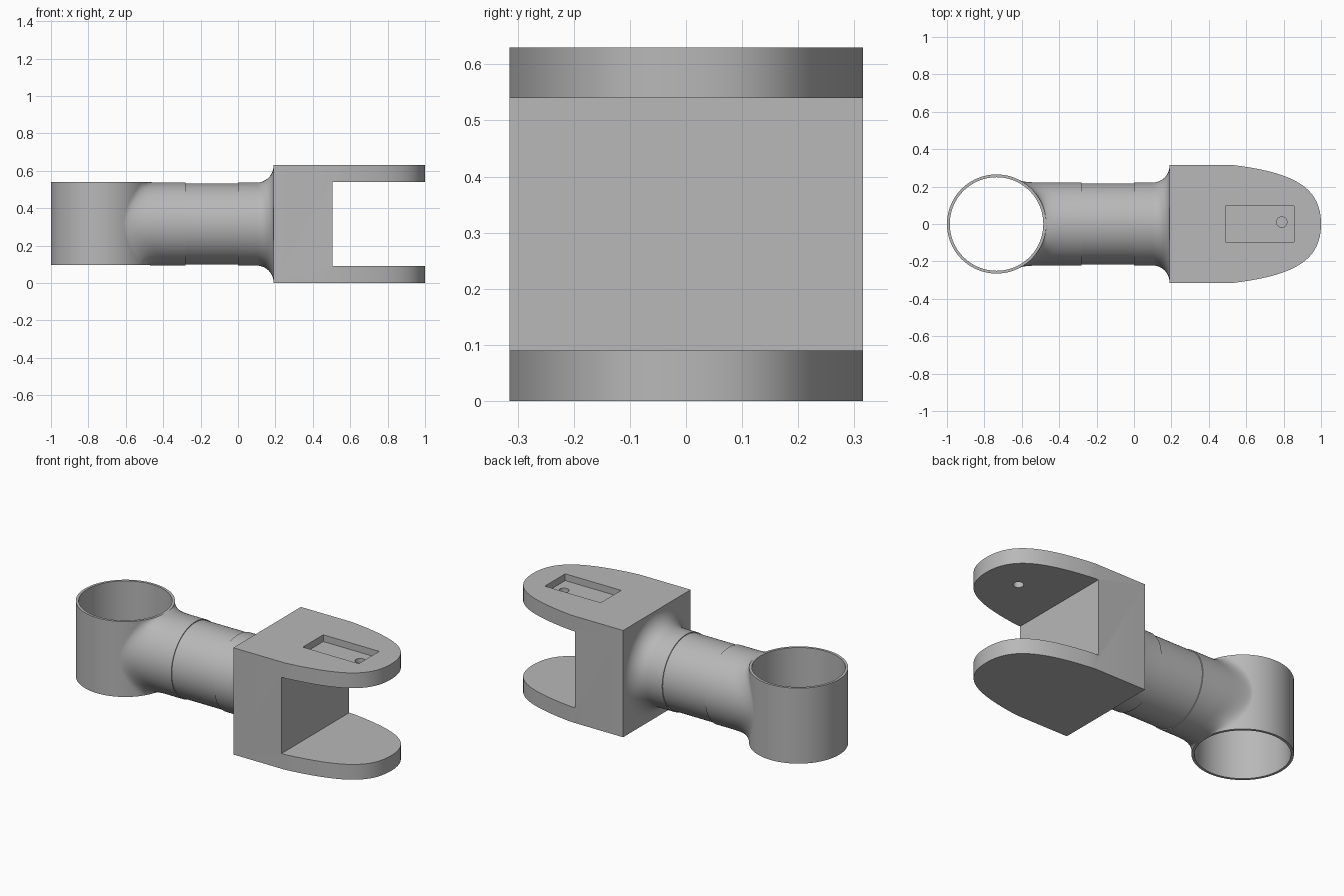
import bpy, bmesh
from math import sin, cos, asin, sqrt, pi, radians
from mathutils import Vector

default = bpy.data.objects.get("Cube")
if default:
    bpy.data.objects.remove(default, do_unlink=True)

grey = bpy.data.materials.new("plain_grey")
grey.use_nodes = True
grey.diffuse_color = (0.48, 0.48, 0.48, 1)
grey.node_tree.nodes["Principled BSDF"].inputs["Base Color"].default_value = grey.diffuse_color

SEG = 96
MID = 0.315          # height of the neck axis
RING_X = -0.735
RING_R = 0.265
LOW, HIGH = 0.095, 0.54
ANGLES = [2 * pi * i / SEG for i in range(SEG)]


def loft(name, loops, wrap=False, caps=False):
    """Skin a series of closed point loops into one object."""
    bm = bmesh.new()
    rows = [[bm.verts.new(p) for p in loop] for loop in loops]
    pairs = list(zip(rows, rows[1:]))
    if wrap:
        pairs.append((rows[-1], rows[0]))
    for a, b in pairs:
        n = len(a)
        for i in range(n):
            j = (i + 1) % n
            bm.faces.new((a[i], a[j], b[j], b[i]))
    if caps:
        bm.faces.new(rows[0])
        bm.faces.new(rows[-1])
    bmesh.ops.recalc_face_normals(bm, faces=bm.faces)
    mesh = bpy.data.meshes.new(name)
    bm.to_mesh(mesh)
    bm.free()
    mesh.materials.append(grey)
    obj = bpy.data.objects.new(name, mesh)
    bpy.context.collection.objects.link(obj)
    return obj


def activate(obj):
    bpy.ops.object.select_all(action='DESELECT')
    obj.select_set(True)
    bpy.context.view_layer.objects.active = obj


def smooth(obj, angle=30):
    activate(obj)
    bpy.ops.object.shade_smooth_by_angle(angle=radians(angle))


def circle_x(x, r):
    return [(x, r * cos(a), MID + r * sin(a)) for a in ANGLES]


def circle_z(cx, cy, z, r):
    return [(cx + r * cos(a), cy + r * sin(a), z) for a in ANGLES]


def box(name, x0, x1, y, z0, z1):
    corners = ((x0, -y), (x1, -y), (x1, y), (x0, y))
    return loft(name, [[(px, py, z) for px, py in corners] for z in (z0, z1)], caps=True)


def cut(obj, cutter):
    mod = obj.modifiers.new("cut", 'BOOLEAN')
    mod.operation = 'DIFFERENCE'
    mod.solver = 'EXACT'
    mod.object = cutter
    activate(obj)
    bpy.ops.object.modifier_apply(modifier=mod.name)
    bpy.data.objects.remove(cutter, do_unlink=True)


# Open ring
inner = RING_R - 0.015
ring = loft("ring", [circle_z(RING_X, 0, z, r) for z, r in
                     ((LOW, RING_R), (HIGH, RING_R), (HIGH, inner), (LOW, inner))], wrap=True)
smooth(ring)


# Collar that blends from the neck into the ring wall
def blend(a, t, r=0.222):
    y, z = r * cos(a), MID + r * sin(a)
    phi = asin(y / RING_R)
    corner = Vector((RING_X + sqrt(RING_R ** 2 - y * y), y, z))
    start = corner + Vector((0.1, 0, 0))
    phi *= 1.08
    foot_z = min(HIGH, max(LOW, MID + 1.3 * (z - MID)))
    foot = Vector((RING_X + RING_R * cos(phi), RING_R * sin(phi), foot_z))
    return start * (1 - t) ** 2 + corner * (2 * t * (1 - t)) + foot * t * t


STEPS = 10
collar = loft("ring_collar", [circle_x(-0.28, 0.217), circle_x(-0.28, 0.222)] +
              [[blend(a, i / STEPS) for a in ANGLES] for i in range(STEPS + 1)])
smooth(collar, 40)

# Straight neck
neck = loft("neck", [circle_x(x, 0.217) for x in (-0.29, 0.01)], caps=True)
smooth(neck)

# Flare from the neck out to the fork block
FILLET = 0.09
arc = [pi / 2 * i / 12 for i in range(13)]
flare = loft("fork_flare", [circle_x(0, 0.21), circle_x(0, 0.222)] +
             [circle_x(0.10 + FILLET * sin(a), 0.222 + FILLET * (1 - cos(a))) for a in arc])
smooth(flare)

# Fork with a rounded nose
p = [Vector(v) for v in ((0.53, 0.315), (0.85, 0.275), (1, 0.2), (1, 0))]
N = 24
side = []
for i in range(N + 1):
    t = i / N
    side.append(p[0] * (1 - t) ** 3 + p[1] * 3 * t * (1 - t) ** 2
                + p[2] * 3 * t * t * (1 - t) + p[3] * t ** 3)
outline = [(0.19, 0.315)] + [(v.x, v.y) for v in side]
outline += [(x, -y) for x, y in reversed(outline[:-1])]
fork = loft("fork", [[(x, y, z) for x, y in outline] for z in (0, 0.63)], caps=True)

# Slot, shallow pocket and pin hole in the upper prong
cut(fork, box("slot_cutter", 0.505, 1.2, 0.5, 0.09, 0.54))
cut(fork, box("pocket_cutter", 0.49, 0.855, 0.095, 0.59, 0.7))
cut(fork, loft("hole_cutter", [circle_z(0.79, 0.01, z, 0.028) for z in (0.5, 0.61)], caps=True))
smooth(fork)
